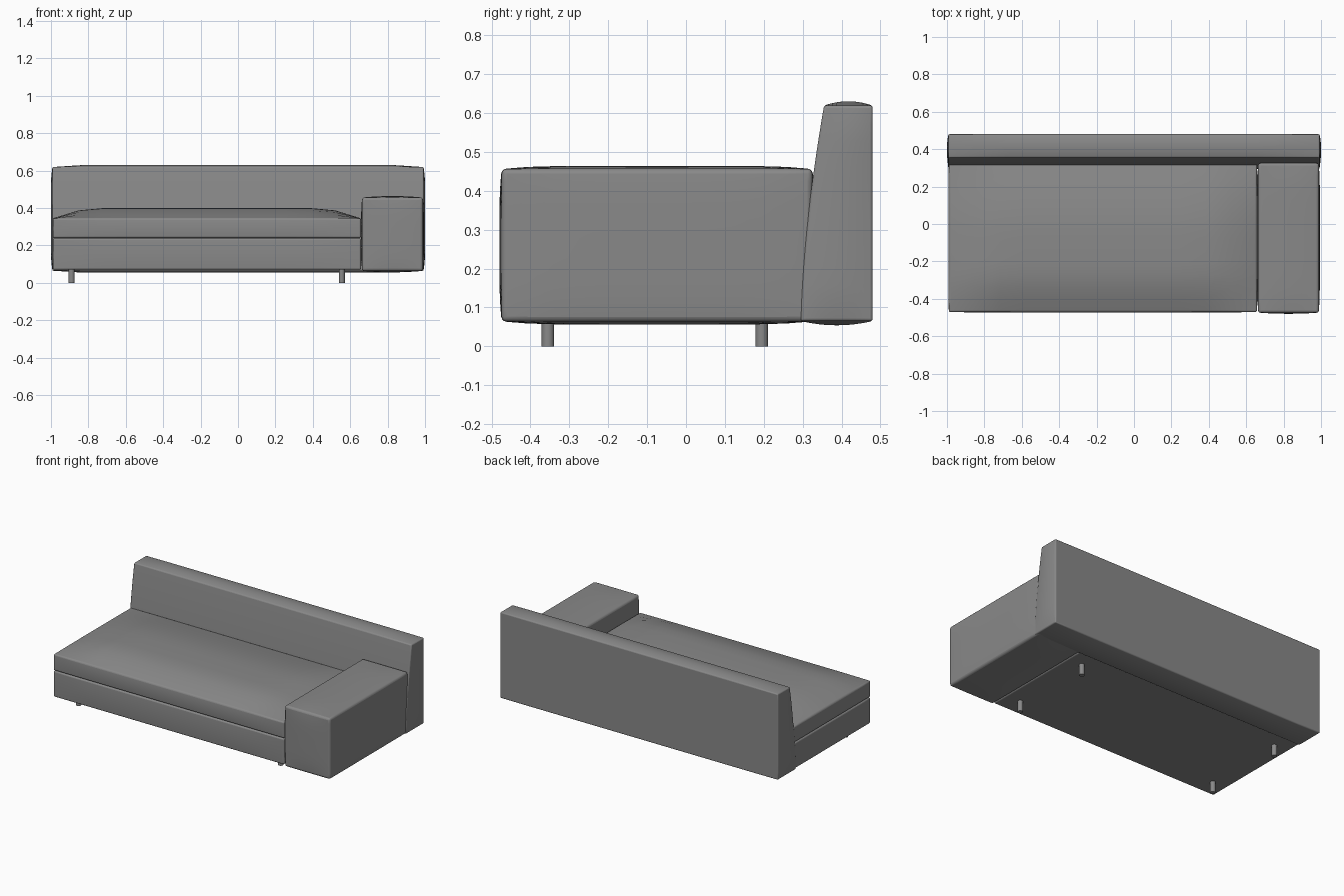
import bpy, bmesh, math
from mathutils import Vector

cube = bpy.data.objects.get("Cube")
if cube:
    bpy.data.objects.remove(cube, do_unlink=True)

# One grey for the whole sofa
grey = bpy.data.materials.new("grey fabric")
grey.use_nodes = True
colour = (0.25, 0.25, 0.25, 1)
grey.diffuse_color = colour
grey.node_tree.nodes["Principled BSDF"].inputs["Base Color"].default_value = colour


def add_object(name, bm):
    mesh = bpy.data.meshes.new(name)
    bm.to_mesh(mesh)
    bm.free()
    obj = bpy.data.objects.new(name, mesh)
    bpy.context.collection.objects.link(obj)
    mesh.materials.append(grey)
    return obj


def smooth(obj, angle=40):
    bpy.ops.object.select_all(action="DESELECT")
    obj.select_set(True)
    bpy.context.view_layer.objects.active = obj
    bpy.ops.object.shade_smooth_by_angle(angle=math.radians(angle))


def padded_box(name, low, high, bulge, power, bevel, shape=None):
    """Gridded box whose faces swell outward, with rounded edges."""
    low, high = Vector(low), Vector(high)
    mid, half = (low + high) / 2, (high - low) / 2
    bm = bmesh.new()
    bmesh.ops.create_cube(bm, size=2)
    bmesh.ops.subdivide_edges(bm, edges=bm.edges[:], cuts=11, use_grid_fill=True)
    for v in bm.verts:
        unit = v.co.copy()
        fade = [1 - min(1, abs(unit[i])) ** power[i] for i in range(3)]
        pos = Vector([mid[i] + unit[i] * half[i] for i in range(3)])
        if shape:
            pos = shape(unit, pos)
        for i in range(3):
            if abs(unit[i]) > 0.999:
                j, k = (i + 1) % 3, (i + 2) % 3
                pos[i] += math.copysign(bulge[i], unit[i]) * fade[j] * fade[k]
        v.co = pos
    obj = add_object(name, bm)
    mod = obj.modifiers.new("rounded edges", "BEVEL")
    mod.width = bevel
    mod.segments = 3
    mod.limit_method = "ANGLE"
    mod.angle_limit = math.radians(50)
    smooth(obj)
    return obj


def ease(t):
    t = max(0, min(1, t))
    return math.sin(t * math.pi / 2)


def crown(unit, pos):
    """Raise the cushion top away from its edges."""
    if unit.z > 0.999:
        ends = ease((1 - abs(unit.x)) / 0.3)
        depth = ease((1 + unit.y) / 0.6) * ease((1 - unit.y) / 1.0)
        pos.z += 0.055 * ends * depth
    return pos


def lean(unit, pos):
    """Slope the front of the backrest, keeping its rear upright."""
    rise = (unit.z + 1) / 2
    front = 0.295 + 0.06 * rise ** 1.6
    pos.y = front + (0.48 - front) * (unit.y + 1) / 2
    return pos


# Base and seat
padded_box("base", (-0.99, -0.47, 0.07), (0.657, 0.31, 0.237),
           (0.003, 0.004, 0), (8, 8, 2), 0.008)
padded_box("seat_cushion", (-0.99, -0.47, 0.24), (0.657, 0.32, 0.345),
           (0.003, 0.004, 0), (8, 8, 2), 0.008, crown)

# Single arm on the left
padded_box("left_arm", (0.664, -0.474, 0.064), (0.988, 0.325, 0.456),
           (0.006, 0.006, 0.008), (2, 6, 4), 0.012)

# Backrest
padded_box("backrest", (-0.992, 0.295, 0.065), (0.992, 0.48, 0.619),
           (0.008, 0, 0.011), (24, 2, 8), 0.006, lean)

# Round legs
for side, x in (("right", -0.89), ("left", 0.555)):
    for end, y in (("front", -0.355), ("back", 0.195)):
        bm = bmesh.new()
        bmesh.ops.create_cone(bm, cap_ends=True, segments=20, radius1=0.016,
                              radius2=0.016, depth=0.08)
        bmesh.ops.translate(bm, verts=bm.verts, vec=(x, y, 0.04))
        smooth(add_object(f"{end}_{side}_leg", bm))
